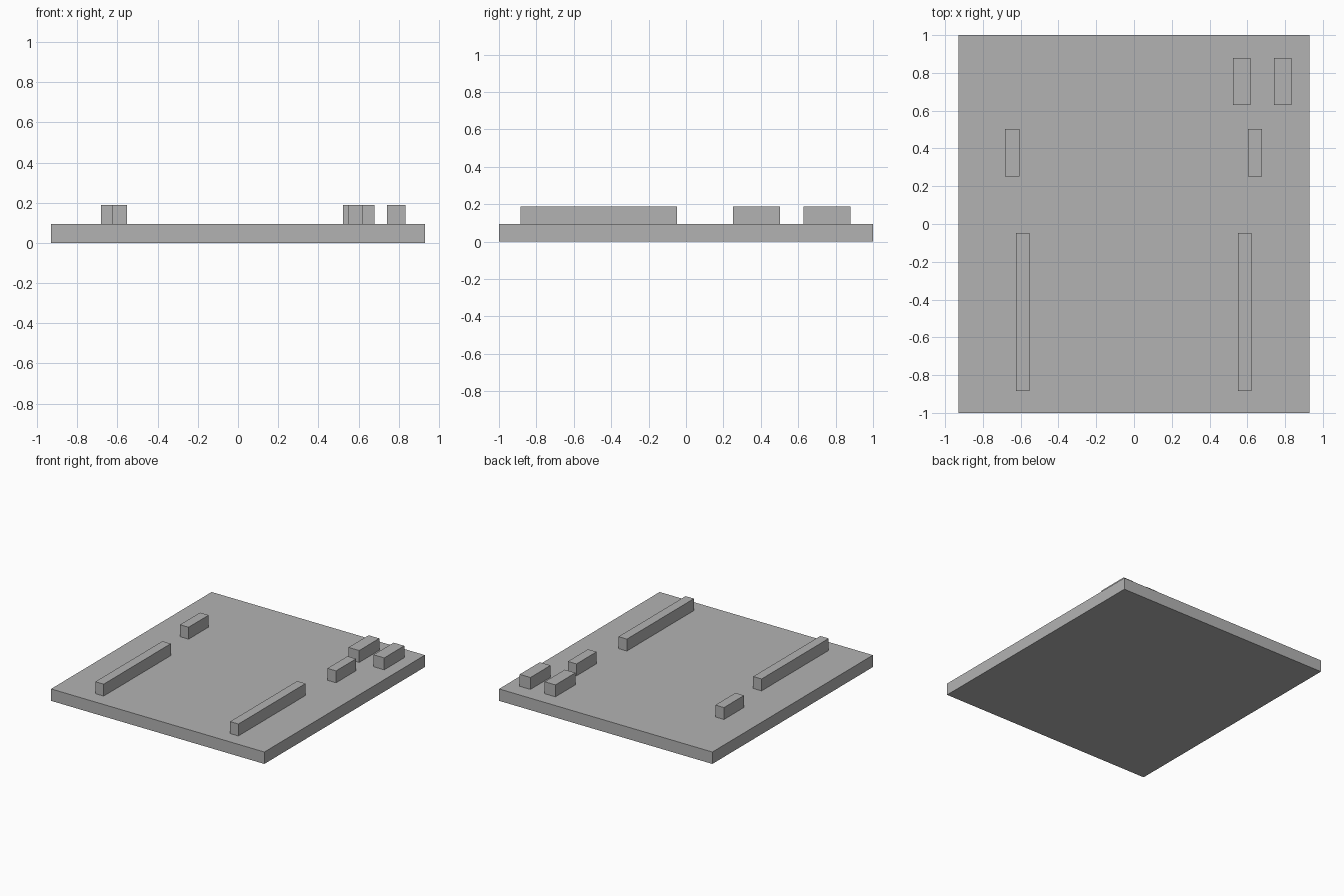
import bpy

cube = bpy.data.objects.get("Cube")
if cube:
    bpy.data.objects.remove(cube, do_unlink=True)

# Single plain grey material
grey = bpy.data.materials.new("plain_grey")
colour = (0.45, 0.45, 0.45, 1)
grey.diffuse_color = colour
grey.use_nodes = True
grey.node_tree.nodes["Principled BSDF"].inputs["Base Color"].default_value = colour

BASE_TOP = 0.094
BLOCK_TOP = 0.188


def box(name, centre, size, bottom, top):
    """Upright block given by its plan centre, plan size and height range."""
    bpy.ops.mesh.primitive_cube_add(size=1, location=(*centre, (bottom + top) / 2))
    ob = bpy.context.object
    ob.name = name
    ob.scale = (*size, top - bottom)
    bpy.ops.object.transform_apply(location=False, rotation=False, scale=True)
    ob.data.materials.append(grey)
    return ob


# Base slab
box("base_plate", (0, 0), (1.86, 2), 0, BASE_TOP)

# Matching rails and stops on both sides
for side, rail_x, stop_x in (("right", -0.589, -0.645), ("left", 0.586, 0.641)):
    box(side + "_long_rail", (rail_x, -0.466), (0.073, 0.836), BASE_TOP, BLOCK_TOP)
    box(side + "_short_stop", (stop_x, 0.377), (0.075, 0.25), BASE_TOP, BLOCK_TOP)

# Pair of wider blocks in the rear left corner
for name, x in (("inner_corner_block", 0.570), ("outer_corner_block", 0.788)):
    box(name, (x, 0.754), (0.093, 0.25), BASE_TOP, BLOCK_TOP)
